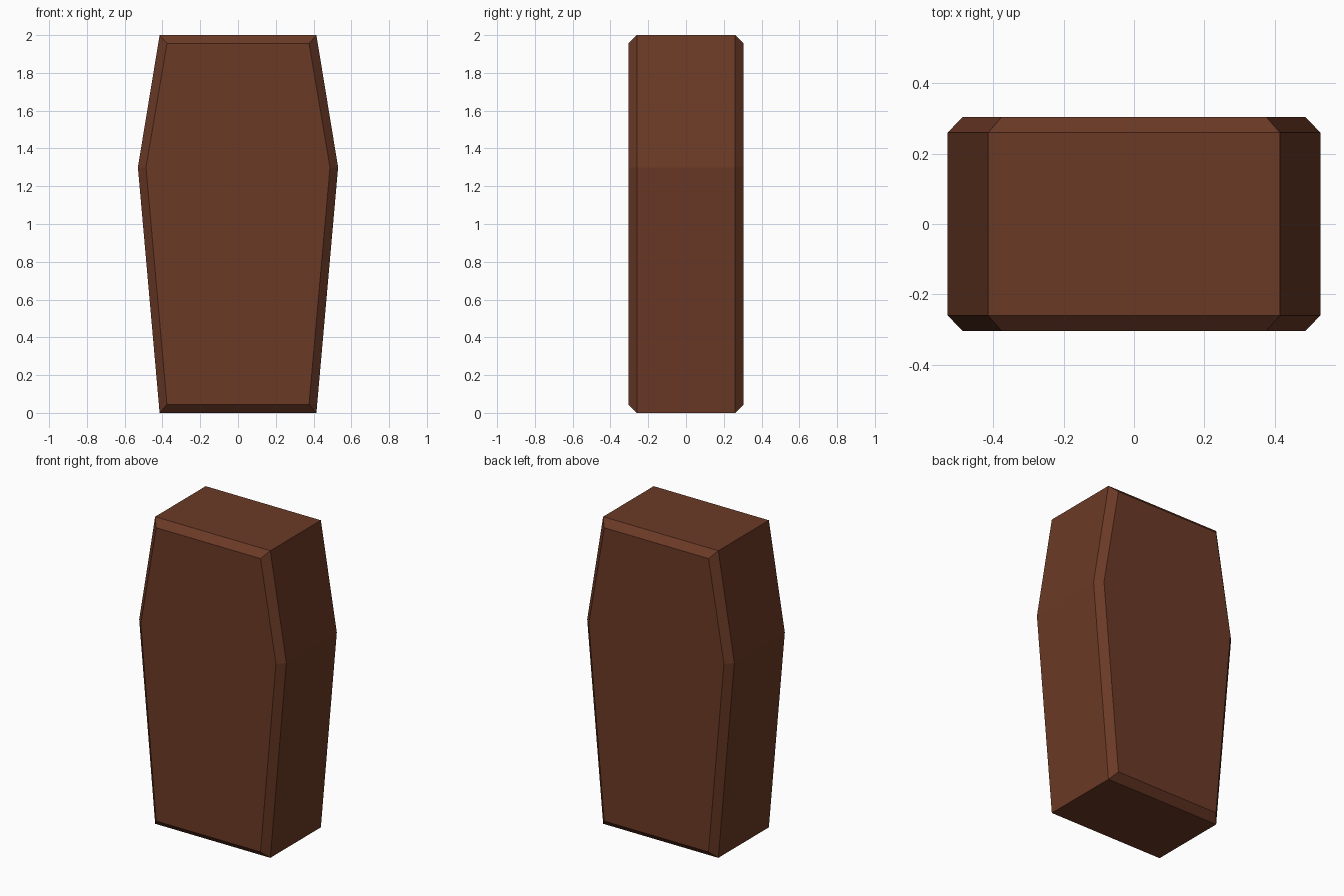
import bpy, bmesh

if "Cube" in bpy.data.objects:
    bpy.data.objects.remove(bpy.data.objects["Cube"])

# Wood material
wood = bpy.data.materials.new("dark_reddish_wood")
wood.diffuse_color = (0.147, 0.042, 0.0195, 1.0)
wood.use_nodes = True
wood.node_tree.nodes["Principled BSDF"].inputs["Base Color"].default_value = wood.diffuse_color

# Right half of the six-sided outline (x, z), full size and inset for the bevelled faces
OUTER = [(0.415, 0.0), (0.53, 1.3), (0.415, 2.0)]
INNER = [(0.376, 0.045), (0.487, 1.3), (0.376, 1.956)]


def ring(bm, half, y):
    """Mirror the half outline into a closed ring of vertices at depth y."""
    pts = half + [(-x, z) for x, z in reversed(half)]
    return [bm.verts.new((x, y, z)) for x, z in pts]


# Coffin body: four rings from front to back, capped at both ends
bm = bmesh.new()
rings = [ring(bm, half, y) for half, y in
         [(INNER, -0.305), (OUTER, -0.26), (OUTER, 0.26), (INNER, 0.305)]]
for a, b in zip(rings, rings[1:]):
    for i in range(6):
        j = (i + 1) % 6
        bm.faces.new((a[i], a[j], b[j], b[i]))
bm.faces.new(rings[0])
bm.faces.new(rings[-1])
bmesh.ops.recalc_face_normals(bm, faces=bm.faces)

mesh = bpy.data.meshes.new("coffin_body")
bm.to_mesh(mesh)
bm.free()
mesh.materials.append(wood)
bpy.context.collection.objects.link(bpy.data.objects.new("coffin_body", mesh))
